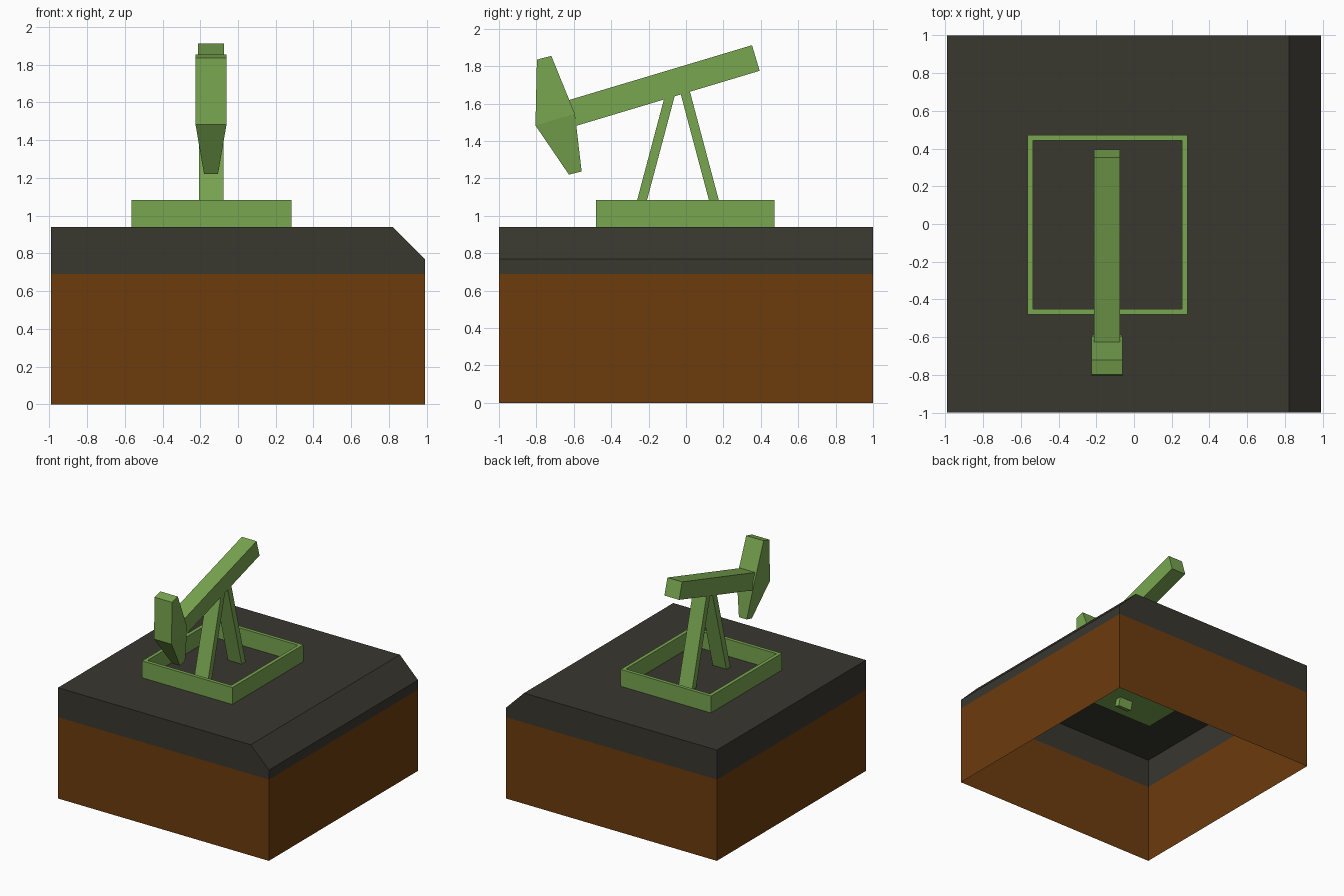
import bpy, bmesh
from mathutils import Vector

if "Cube" in bpy.data.objects:
    bpy.data.objects.remove(bpy.data.objects["Cube"])


def material(name, rgb):
    m = bpy.data.materials.new(name)
    m.diffuse_color = (*rgb, 1)
    m.use_nodes = True
    m.node_tree.nodes["Principled BSDF"].inputs["Base Color"].default_value = m.diffuse_color
    return m


GREEN = material("pump green", (0.19, 0.38, 0.08))
BROWN = material("soil brown", (0.15, 0.045, 0.004))
DARK = material("oil dark", (0.040, 0.038, 0.028))


def finish(name, bm, mat):
    bmesh.ops.recalc_face_normals(bm, faces=bm.faces)
    me = bpy.data.meshes.new(name)
    bm.to_mesh(me)
    bm.free()
    me.materials.append(mat)
    ob = bpy.data.objects.new(name, me)
    bpy.context.collection.objects.link(ob)
    return ob


def loft(name, rings, mat, caps=True):
    """Join rings of equal point count, optionally capping both ends."""
    bm = bmesh.new()
    loops = [[bm.verts.new(p) for p in r] for r in rings]
    n = len(loops[0])
    for a, b in zip(loops, loops[1:]):
        for i in range(n):
            j = (i + 1) % n
            bm.faces.new((a[i], a[j], b[j], b[i]))
    if caps:
        bm.faces.new(loops[0])
        bm.faces.new(loops[-1])
    return finish(name, bm, mat)


def side_bar(name, profile, x0, x1, mat):
    """Extrude a (y, z) profile across x."""
    return loft(name, [[(x, y, z) for y, z in profile] for x in (x0, x1)], mat)


def rect(x0, x1, y0, y1, z):
    return [(x0, y0, z), (x1, y0, z), (x1, y1, z), (x0, y1, z)]


# Soil: four walls, open above and below
loft("soil_walls", [rect(-.99, .99, -1, 1, 0), rect(-.99, .99, -1, 1, .69)], BROWN, caps=False)

# Dark ground cap: chamfered profile along y, bottom left open
profile = [(-.99, .69), (-.99, .94), (.82, .94), (.99, .77), (.99, .69)]
ground = loft("ground_cap", [[(x, y, z) for x, z in profile] for y in (-1, 1)], DARK)
bm = bmesh.new()
bm.from_mesh(ground.data)
bottom = [f for f in bm.faces if f.normal.z < -.9]
bmesh.ops.delete(bm, geom=bottom, context='FACES_ONLY')
bm.to_mesh(ground.data)
bm.free()

# Base frame: shallow tray sunk into the ground
outer = (-.565, .283, -.48, .472)
inner = (-.535, .253, -.45, .442)
loft("base_frame", [rect(*outer, .87), rect(*outer, 1.083), rect(*inner, 1.083), rect(*inner, .89)], GREEN)

# Two mirrored support legs, leaning in to meet the beam
LEG_Y = -.043
for name, s in (("front_leg", -1), ("back_leg", 1)):
    foot = Vector((s * .266, .805))
    top = Vector((s * .02, 1.73))
    d = (top - foot).normalized()
    side = Vector((-d.y, d.x)) * .0255
    pts = [foot + side, foot - side, top - side, top + side]
    side_bar(name, [(p.x + LEG_Y, p.y) for p in pts], -.207, -.078, GREEN)

# Walking beam
side_bar("walking_beam", [(.353, 1.912), (.394, 1.775), (-.61, 1.474), (-.651, 1.611)], -.211, -.073, GREEN)

# Pump head: box with a middle ring, tapering below it
CX = -.143
head = []
for half, (yf, zf), (yb, zb) in (
        (.082, (-.797, 1.835), (-.72, 1.855)),
        (.082, (-.805, 1.483), (-.594, 1.545)),
        (.037, (-.626, 1.22), (-.558, 1.237))):
    head.append([(CX - half, yf, zf), (CX + half, yf, zf), (CX + half, yb, zb), (CX - half, yb, zb)])
loft("pump_head", head, GREEN)
